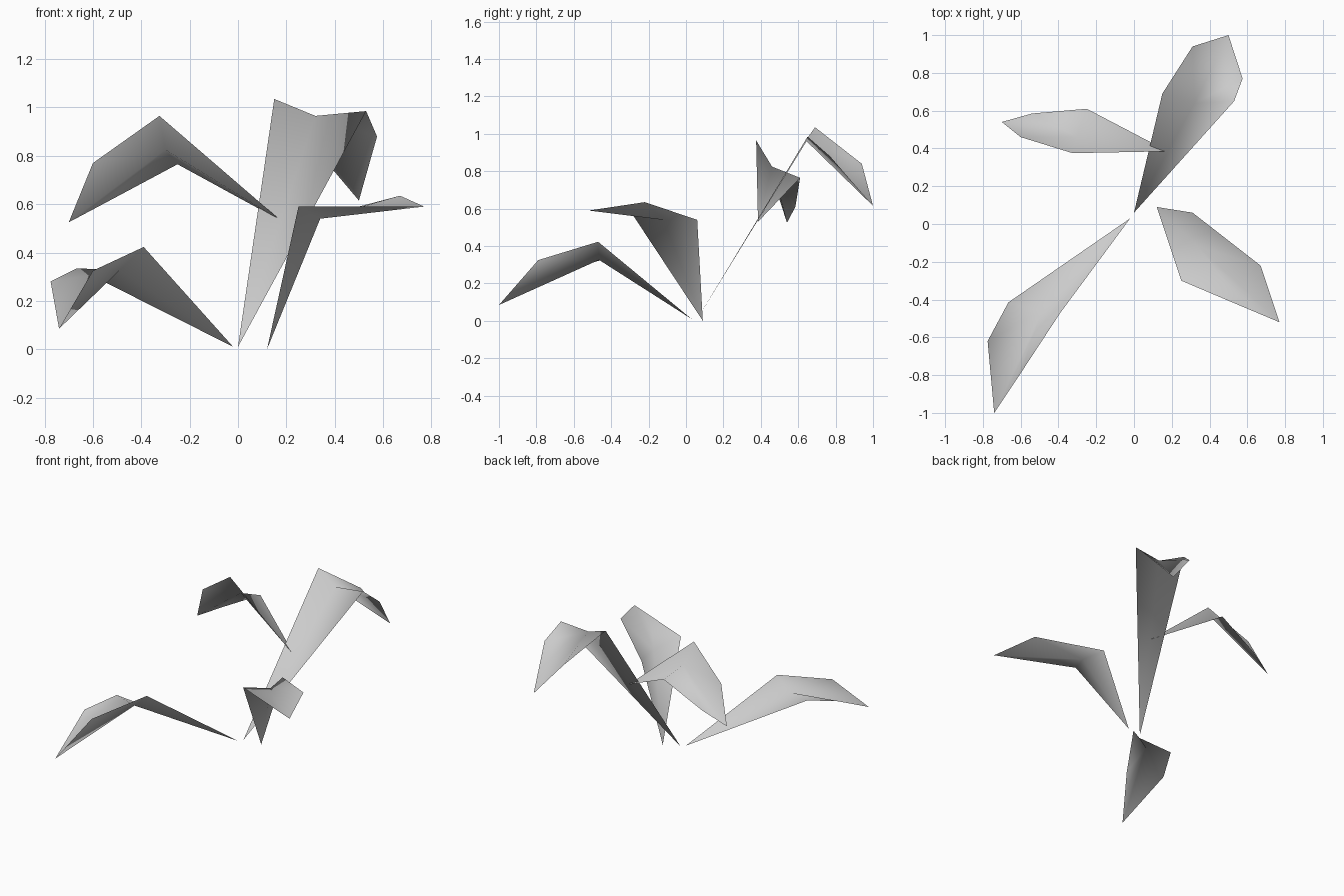
import bpy
import bmesh

cube = bpy.data.objects.get("Cube")
if cube:
    bpy.data.objects.remove(cube, do_unlink=True)

# Single pale grey leaf colour
grey = bpy.data.materials.new("pale_grey")
grey.use_nodes = True
colour = (0.6, 0.6, 0.6, 1)
grey.diffuse_color = colour
grey.node_tree.nodes["Principled BSDF"].inputs["Base Color"].default_value = colour


def leaf(name, base, rib, tip, side_a, side_b):
    """Folded sheet: a midrib from base to tip, and two halves with a shoulder and an outer corner."""
    bm = bmesh.new()
    b, r, t = (bm.verts.new(p) for p in (base, rib, tip))
    for shoulder, outer in (side_a, side_b):
        s, o = bm.verts.new(shoulder), bm.verts.new(outer)
        for tri in ((b, s, r), (r, s, o), (r, o, t)):
            bm.faces.new(tri)
    bmesh.ops.recalc_face_normals(bm, faces=bm.faces)
    # Turn the sheet so its upper side is the outside
    if sum(f.normal.z * f.calc_area() for f in bm.faces) < 0:
        bmesh.ops.reverse_faces(bm, faces=bm.faces)
    for f in bm.faces:
        f.smooth = True
    mesh = bpy.data.meshes.new(name)
    bm.to_mesh(mesh)
    bm.free()
    mesh.materials.append(grey)
    obj = bpy.data.objects.new(name, mesh)
    bpy.context.collection.objects.link(obj)


# Low leaf reaching to the front right
leaf("front_right_leaf", (-0.02, 0.03, 0.01), (-0.49, -0.465, 0.326), (-0.74, -1.0, 0.085),
     ((-0.39, -0.47, 0.423), (-0.60, -0.79, 0.325)),
     ((-0.665, -0.415, 0.335), (-0.775, -0.62, 0.28)))

# Short leaf reaching to the front left
leaf("front_left_leaf", (0.12, 0.09, 0.0), (0.34, -0.12, 0.54), (0.77, -0.52, 0.59),
     ((0.25, -0.30, 0.59), (0.58, -0.44, 0.59)),
     ((0.31, 0.06, 0.54), (0.67, -0.22, 0.635)))

# Tall leaf drooping over at the back
leaf("back_left_leaf", (0.0, 0.06, 0.01), (0.32, 0.64, 0.965), (0.5, 1.0, 0.615),
     ((0.15, 0.69, 1.035), (0.31, 0.94, 0.84)),
     ((0.53, 0.65, 0.985), (0.575, 0.77, 0.88)))

# Raised leaf on the back right
leaf("back_right_leaf", (0.18, 0.385, 0.53), (-0.30, 0.46, 0.825), (-0.70, 0.54, 0.525),
     ((-0.325, 0.375, 0.965), (-0.60, 0.46, 0.77)),
     ((-0.25, 0.61, 0.765), (-0.54, 0.585, 0.61)))
